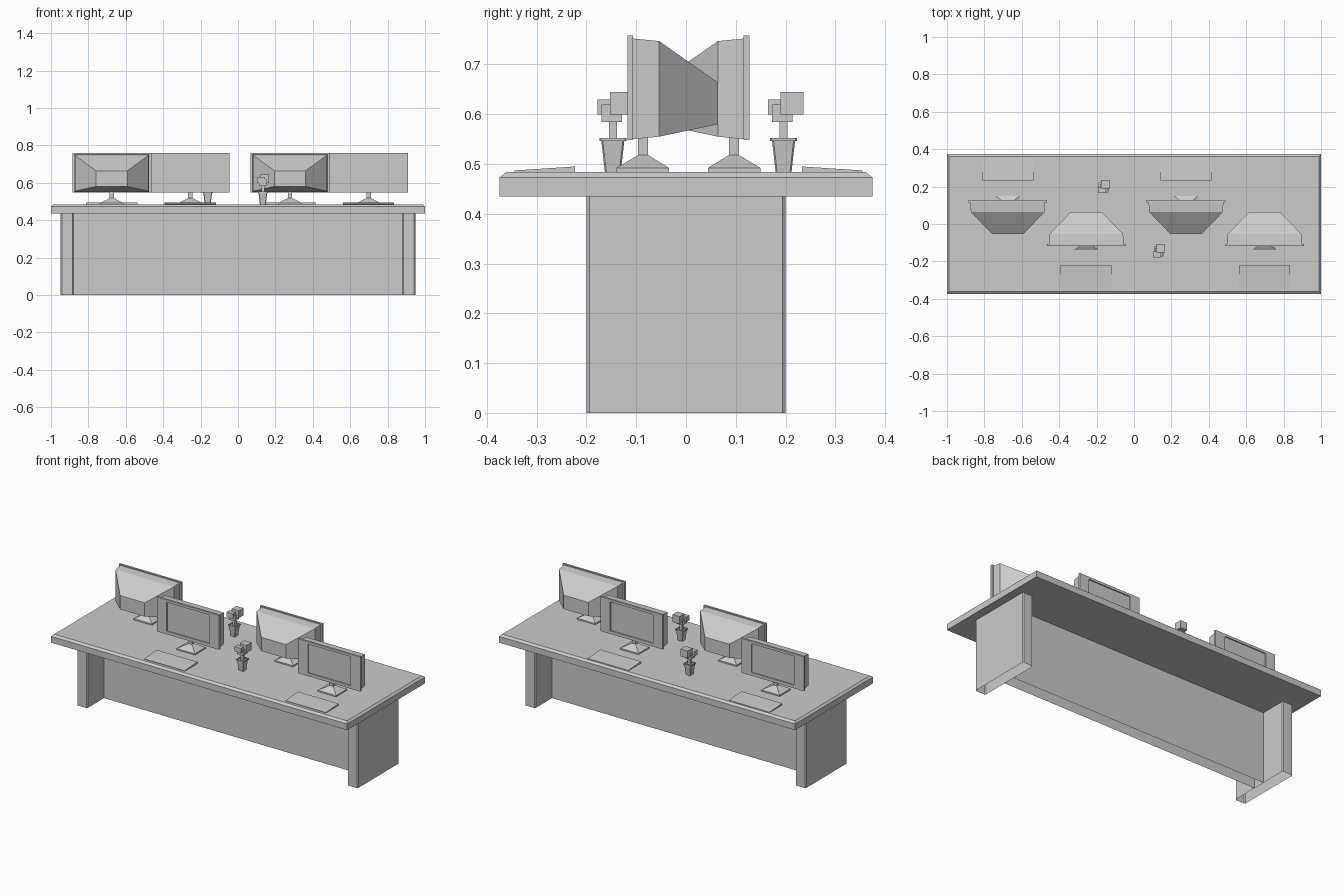
import bpy, bmesh, math
from mathutils import Matrix

if "Cube" in bpy.data.objects:
    bpy.data.objects.remove(bpy.data.objects["Cube"])


def make(name, bm, matrix=None):
    if matrix:
        bm.transform(matrix)
    me = bpy.data.meshes.new(name)
    bm.to_mesh(me)
    bm.free()
    ob = bpy.data.objects.new(name, me)
    bpy.context.collection.objects.link(ob)
    return ob


def loft(name, rings, axis='z', matrix=None, open_start=False, chamfer=0):
    """Skin rectangles (pos, centre_a, centre_b, half_a, half_b) along z or y."""
    bm = bmesh.new()
    loops = []
    for p, ca, cb, ha, hb in rings:
        c = chamfer
        if c:
            pts = [(-ha + c, -hb), (ha - c, -hb), (ha, -hb + c), (ha, hb - c),
                   (ha - c, hb), (-ha + c, hb), (-ha, hb - c), (-ha, -hb + c)]
        else:
            pts = [(-ha, -hb), (ha, -hb), (ha, hb), (-ha, hb)]
        loops.append([bm.verts.new((ca + a, cb + b, p) if axis == 'z' else (ca + a, p, cb + b))
                      for a, b in pts])
    for lo, hi in zip(loops, loops[1:]):
        for i in range(len(lo)):
            j = (i + 1) % len(lo)
            bm.faces.new((lo[i], lo[j], hi[j], hi[i]))
    bm.faces.new(loops[-1])
    if not open_start:
        bm.faces.new(loops[0][::-1])
    bmesh.ops.recalc_face_normals(bm, faces=bm.faces)
    return make(name, bm, matrix)


def box(name, x0, x1, y0, y1, z0, z1, **kw):
    r = ((x0 + x1) / 2, (y0 + y1) / 2, (x1 - x0) / 2, (y1 - y0) / 2)
    return loft(name, [(z0, *r), (z1, *r)], **kw)


TOP = 0.484

# Desk top with chamfered upper edge
loft("desk_top", [(0.435, 0, 0, 1, 0.375), (0.473, 0, 0, 1, 0.375),
                  (TOP, 0, 0, 0.988, 0.361)])

# Side panels and the centre panel, open underneath
for side, x in (("left", -0.913), ("right", 0.913)):
    box(side + "_leg", x - 0.035, x + 0.035, -0.2, 0.2, 0, 0.435,
        open_start=True, chamfer=0.006)
box("centre_panel", -0.88, 0.88, -0.038, 0.038, 0, 0.435, open_start=True)


def workstation(tag, x, rear):
    m = Matrix.Translation((x, 0.005, 0))
    if rear:
        m = m @ Matrix.Rotation(math.pi, 4, 'Z')
    m = m @ Matrix.Translation((0, -0.005, 0))
    # Monitor: recessed screen, bezel, deep tapering back
    loft("monitor_" + tag, [(-0.111, 0, 0.655, 0.144, 0.088),
                            (-0.118, 0, 0.655, 0.144, 0.088),
                            (-0.118, 0, 0.653, 0.21, 0.105),
                            (-0.106, 0, 0.653, 0.21, 0.105),
                            (-0.106, 0, 0.651, 0.2, 0.101),
                            (-0.054, 0, 0.651, 0.197, 0.096),
                            (0.064, 0, 0.622, 0.083, 0.042)], axis='y', matrix=m)
    # Stand: flared foot and neck
    loft("monitor_stand_" + tag, [(TOP, 0, -0.087, 0.062, 0.053),
                                  (0.492, 0, -0.087, 0.062, 0.053),
                                  (0.518, 0, -0.086, 0.012, 0.01),
                                  (0.558, 0, -0.086, 0.012, 0.01)], matrix=m)
    # Keyboard: thin wedge rising to the back
    loft("keyboard_" + tag, [(-0.345, 0, 0.4855, 0.137, 0.0015),
                             (-0.223, 0, 0.4895, 0.137, 0.0055)], axis='y', matrix=m)


for i, (x, rear) in enumerate([(-0.675, True), (-0.255, False), (0.278, True), (0.698, False)]):
    workstation(str(i + 1), x, rear)


def plant(tag, x, y):
    m = Matrix.Translation((x, y, 0))
    # Tapered pot with rim and sunken soil
    loft("plant_pot_" + tag, [(TOP, 0, 0, 0.016, 0.016), (0.546, 0, 0, 0.023, 0.023),
                              (0.546, 0, 0, 0.027, 0.027), (0.552, 0, 0, 0.027, 0.027),
                              (0.552, 0, 0, 0.022, 0.022), (0.545, 0, 0, 0.022, 0.022)],
         matrix=m, chamfer=0.003)
    # Stem and block foliage
    box("plant_stem_" + tag, -0.008, 0.008, -0.008, 0.008, 0.54, 0.59, matrix=m)
    box("foliage_middle_" + tag, -0.02, 0.02, -0.023, 0.018, 0.584, 0.62, matrix=m)
    box("foliage_small_" + tag, -0.031, 0.012, -0.031, 0.0, 0.6, 0.63, matrix=m)
    box("foliage_large_" + tag, -0.014, 0.033, -0.006, 0.04, 0.6, 0.645, matrix=m)


plant("front", 0.133, -0.147)
plant("rear", -0.162, 0.196)
